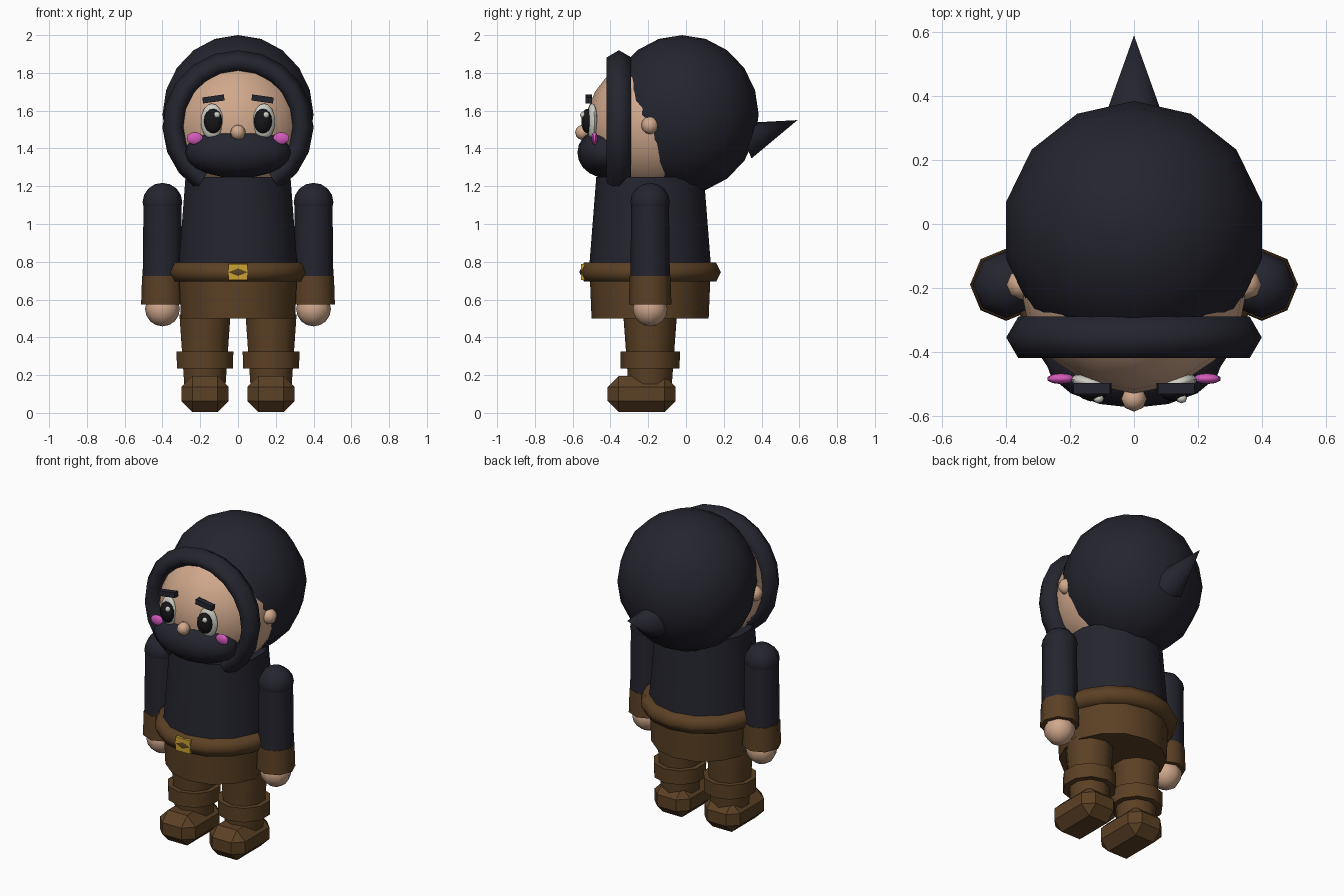
import bpy, bmesh, math
from mathutils import Matrix, Vector

if "Cube" in bpy.data.objects:
    bpy.data.objects.remove(bpy.data.objects["Cube"])


def mat(name, r, g, b):
    m = bpy.data.materials.new(name)
    m.diffuse_color = (r, g, b, 1)
    m.use_nodes = True
    m.node_tree.nodes["Principled BSDF"].inputs["Base Color"].default_value = m.diffuse_color
    return m


NAVY = mat("dark_navy_cloth", 0.018, 0.018, 0.028)
BROWN = mat("brown_leather", 0.105, 0.052, 0.018)
SKIN = mat("skin", 0.63, 0.39, 0.26)
WHITE = mat("eye_white", 0.62, 0.62, 0.56)
BLACK = mat("pupil_black", 0.008, 0.008, 0.01)
PINK = mat("blush_pink", 0.65, 0.1, 0.5)
GOLD = mat("gold", 0.6, 0.36, 0.03)


def finish(name, bm, material, loc=(0, 0, 0), rot=(0, 0, 0), smooth=50):
    bmesh.ops.recalc_face_normals(bm, faces=bm.faces)
    me = bpy.data.meshes.new(name)
    bm.to_mesh(me)
    bm.free()
    me.materials.append(material)
    if smooth:
        me.shade_smooth()
        me.set_sharp_from_angle(angle=math.radians(smooth))
    ob = bpy.data.objects.new(name, me)
    ob.location, ob.rotation_euler = loc, rot
    bpy.context.collection.objects.link(ob)
    return ob


def ball(name, material, loc, size, seg=12, rings=8, rot=(0, 0, 0)):
    bm = bmesh.new()
    bmesh.ops.create_uvsphere(bm, u_segments=seg, v_segments=rings, radius=1)
    bmesh.ops.scale(bm, vec=size, verts=bm.verts)
    return finish(name, bm, material, loc, rot)


def tube(name, material, x, y, z0, z1, r0, r1, seg):
    bm = bmesh.new()
    bmesh.ops.create_cone(bm, cap_ends=True, segments=seg, radius1=r0, radius2=r1, depth=z1 - z0)
    return finish(name, bm, material, (x, y, (z0 + z1) / 2), smooth=46)


def box(name, material, loc, size, rot=(0, 0, 0), bevel=0):
    bm = bmesh.new()
    bmesh.ops.create_cube(bm, size=1)
    bmesh.ops.scale(bm, vec=size, verts=bm.verts)
    if bevel:
        bmesh.ops.bevel(bm, geom=bm.edges[:], offset=bevel, segments=1, affect='EDGES')
    return finish(name, bm, material, loc, rot, smooth=0)


def ring(name, material, loc, radius, profile, a0, a1, seg, rot=(0, 0, 0)):
    """Sweep a (radial, axial) profile around z from angle a0 to a1."""
    bm = bmesh.new()
    closed = abs(a1 - a0) > 359
    loops = []
    for i in range(seg if closed else seg + 1):
        a = math.radians(a0 + (a1 - a0) * i / seg)
        loops.append([bm.verts.new(((radius + r) * math.cos(a), (radius + r) * math.sin(a), h))
                      for r, h in profile])
    n = len(profile)
    for i in range(seg):
        A, B = loops[i], loops[(i + 1) % len(loops)]
        for j in range(n):
            k = (j + 1) % n
            bm.faces.new((A[j], A[k], B[k], B[j]))
    if not closed:
        bm.faces.new(loops[0])
        bm.faces.new(loops[-1])
    return finish(name, bm, material, loc, rot, smooth=65)


CY = -0.19  # body axis

# Head, hood and hood rim
ball("head", SKIN, (0, -0.17, 1.52), (0.36, 0.36, 0.36), 16, 12)
ball("hood", NAVY, (0, -0.02, 1.58), (0.41, 0.405, 0.42), 14, 10)
rim = [(0.06, 0), (0.022, 0.065), (-0.022, 0.065), (-0.06, 0), (-0.022, -0.065), (0.022, -0.065)]
ring("hood_rim", NAVY, (0, -0.355, 1.52), 0.34, rim, -57, 237, 16, (math.pi / 2, 0, 0))

# Pointed tip at the back of the hood
base, tip = Vector((0, 0.31, 1.44)), Vector((0, 0.59, 1.55))
axis = tip - base
bm = bmesh.new()
bmesh.ops.create_cone(bm, cap_ends=True, segments=8, radius1=0.1, radius2=0, depth=axis.length)
bmesh.ops.transform(bm, matrix=axis.to_track_quat('Z', 'Y').to_matrix().to_4x4(), verts=bm.verts)
finish("hood_tip", bm, NAVY, (base + tip) / 2)

# Face
ball("nose", SKIN, (0, -0.547, 1.485), (0.04, 0.04, 0.04), 8, 6)
ball("beard", NAVY, (0, -0.42, 1.378), (0.28, 0.155, 0.135), 16, 10)
for s, side in ((-1, "left"), (1, "right")):
    ball(side + "_eye", WHITE, (s * 0.138, -0.497, 1.543), (0.06, 0.027, 0.095), 12, 8, (0, 0, s * 0.2))
    ball(side + "_pupil", BLACK, (s * 0.132, -0.523, 1.545), (0.049, 0.032, 0.065), 12, 8, (0, 0, s * 0.15))
    ball(side + "_eye_glint", WHITE, (s * 0.13 + 0.019, -0.546, 1.578), (0.017, 0.015, 0.017), 8, 6)
    box(side + "_brow", NAVY, (s * 0.13, -0.515, 1.662), (0.115, 0.034, 0.032), (0, s * 0.14, 0))
    ball(side + "_cheek", PINK, (s * 0.228, -0.484, 1.453), (0.045, 0.017, 0.033), 10, 8)
    ball(side + "_ear", SKIN, (s * 0.352, CY, 1.522), (0.047, 0.047, 0.047), 8, 6)

# Torso, belt and hips
tube("torso", NAVY, 0, CY, 0.74, 1.25, 0.325, 0.285, 14)
tube("hips", BROWN, 0, CY, 0.5, 0.74, 0.31, 0.32, 14)
belt = [(0.05, 0), (0.025, 0.05), (-0.03, 0.05), (-0.05, 0), (-0.03, -0.05), (0.025, -0.05)]
ring("belt", BROWN, (0, CY, 0.745), 0.325, belt, 90, 450, 16)
box("belt_buckle", GOLD, (0, -0.535, 0.745), (0.1, 0.04, 0.085))

# Arms and legs
for s, side in ((-1, "left"), (1, "right")):
    ax, lx = s * 0.4, s * 0.175
    tube(side + "_sleeve", NAVY, ax, CY, 0.7, 1.12, 0.105, 0.1, 8)
    ball(side + "_shoulder", NAVY, (ax, CY, 1.115), (0.105, 0.105, 0.103), 8, 8)
    tube(side + "_sleeve_cuff", BROWN, ax, CY, 0.575, 0.725, 0.113, 0.108, 8)
    ball(side + "_hand", SKIN, (ax, CY, 0.55), (0.092, 0.092, 0.092), 8, 8)
    tube(side + "_leg", BROWN, lx, CY, 0.15, 0.52, 0.115, 0.142, 10)
    tube(side + "_boot_cuff", BROWN, lx, CY, 0.235, 0.325, 0.156, 0.158, 10)
    box(side + "_boot", BROWN, (lx, -0.235, 0.1), (0.25, 0.36, 0.19), bevel=0.058)
